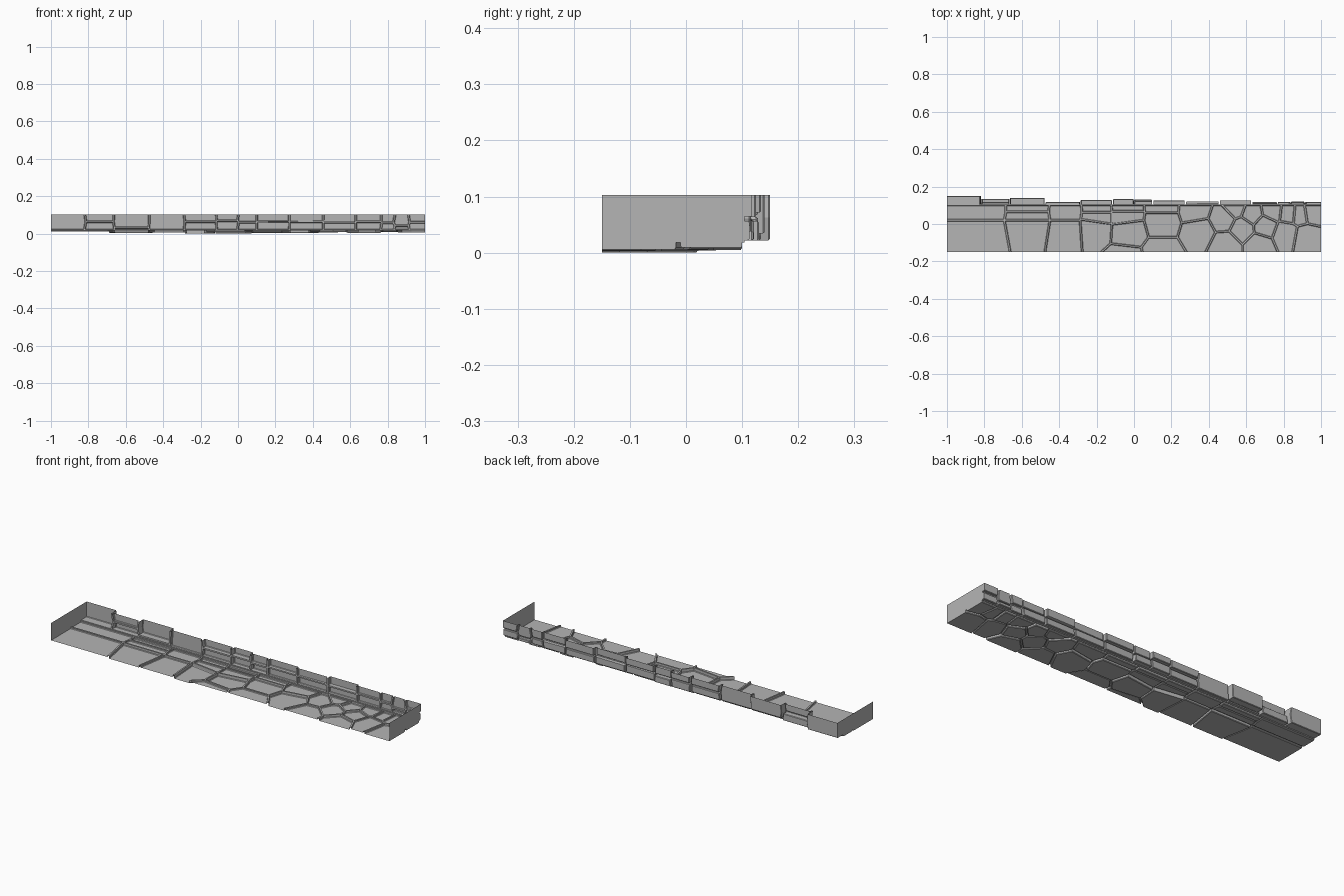
import bpy, bmesh
from mathutils import Vector

if "Cube" in bpy.data.objects:
    bpy.data.objects.remove(bpy.data.objects["Cube"])

BASE_Y, BASE_Z, TOP, FRONT = 0.104, 0.018, 0.103, -0.15
GAP = 0.004

# stone centres: (x, y, thickness) for the floor, (x, z, thickness) for the wall
FLOOR = [(-.82, .09, .006), (-.82, -.05, .008), (-.55, .092, .01), (-.55, .04, .007),
         (-.55, .0, .014), (-.36, .07, .009), (-.36, -.03, .012), (-.2, .08, .01),
         (-.2, .045, .007), (-.21, -.02, .018), (-.04, .088, .012), (-.04, .048, .008),
         (-.03, -.03, .018), (-.05, -.2, .01), (.15, .1, .01), (.15, .02, .014),
         (.15, -.16, .008), (.33, .08, .009), (.35, -.04, .015), (.48, .03, .012),
         (.49, -.11, .01), (.54, .088, .008), (.58, -.02, .01), (.63, .055, .013),
         (.74, .075, .009), (.7, -.01, .012), (.67, -.11, .014), (.81, -.05, .008),
         (.83, .065, .011), (.885, .06, .007), (.92, -.07, .012), (.95, .07, .009)]
WALL = [(-.88, .065, .046), (-.75, .085, .012), (-.75, .04, .03), (-.58, .07, .036),
        (-.58, -.01, .012), (-.37, .06, .014), (-.2, .085, .024), (-.2, .04, .018),
        (-.03, .09, .03), (-.03, .045, .024), (.03, .085, .018), (.03, .035, .026),
        (.17, .088, .021), (.17, .04, .014), (.38, .085, .008), (.38, .04, .016),
        (.53, .085, .021), (.53, .035, .017), (.73, .085, .008), (.73, .04, .014),
        (.8, .085, .013), (.8, .03, .008), (.87, .07, .011), (.87, .015, .016),
        (.96, .085, .014), (.96, .035, .009)]

# Dark grey stone
stone = bpy.data.materials.new("stone")
stone.diffuse_color = (0.46, 0.46, 0.46, 1)
stone.use_nodes = True
stone.node_tree.nodes["Principled BSDF"].inputs["Base Color"].default_value = stone.diffuse_color


def clip(poly, point, normal):
    """Keep the part behind a line; each entry is (corner, is the edge after it a groove)."""
    out = []
    for i, (a, tag) in enumerate(poly):
        b = poly[(i + 1) % len(poly)][0]
        da, db = (a - point).dot(normal), (b - point).dot(normal)
        if da <= 0:
            out.append((a, tag))
        if da * db < 0:
            out.append((a.lerp(b, da / (da - db)), 1 if da <= 0 else tag))
    return out


def inset(poly, width):
    """Move every groove edge inward."""
    res = []
    for i, (p, g) in enumerate(poly):
        q, g0 = poly[i - 1]
        r = poly[(i + 1) % len(poly)][0]
        g0, g1 = g0 * width, g * width
        d0, d1 = (p - q).normalized(), (r - p).normalized()
        n0, n1 = Vector((-d0.y, d0.x)), Vector((-d1.y, d1.x))
        det = n0.x * n1.y - n0.y * n1.x
        if abs(det) < 0.05:
            res.append(p + n1 * max(g0, g1))
        else:
            res.append(p + Vector((g0 * n1.y - g1 * n0.y, g1 * n0.x - g0 * n1.x)) / det)
    # collapse edges that turned inside out
    for i in range(len(res)):
        j = (i + 1) % len(res)
        if (res[j] - res[i]).dot(poly[j][0] - poly[i][0]) < 0:
            res[i] = res[j] = (res[i] + res[j]) / 2
    return res


def stone_sheet(name, seeds, lo, hi, edges, place):
    """Irregular paving: each cell is a groove rim, a skirt, a chamfer and a flat stone."""
    bm = bmesh.new()
    corners = [(-1, lo), (1, lo), (1, hi), (-1, hi)]

    def face(pts):
        keep = [p for i, p in enumerate(pts) if (Vector(p) - Vector(pts[i - 1])).length > 1e-5]
        if len(keep) > 2:
            bm.faces.new([bm.verts.new(place(*p)) for p in keep[::-1]])

    for s in seeds:
        c, d = Vector(s[:2]), s[2]
        poly = [(Vector(p), g) for p, g in zip(corners, edges)]
        for t in seeds:
            if t is not s:
                o = Vector(t[:2])
                poly = clip(poly, (c + o) / 2, (o - c).normalized())
        poly = [e for i, e in enumerate(poly)
                if (e[0] - poly[(i + 1) % len(poly)][0]).length > 0.001]
        if len(poly) < 3:
            continue
        inner, crown = inset(poly, GAP), inset(poly, GAP + 0.0025)
        rings = [[(*p, 0) for p, g in poly], [(*p, 0) for p in inner],
                 [(*p, d - 0.003) for p in inner], [(*p, d) for p in crown]]
        for i, (p, g) in enumerate(poly):
            j = (i + 1) % len(poly)
            # the long front and top rims stay open
            at_end = abs(inner[i].x) > .999 and abs(inner[j].x) > .999
            if g or at_end:
                for a, b in zip(rings, rings[1:]):
                    face([a[i], a[j], b[j], b[i]])
        face(rings[-1])
    bmesh.ops.remove_doubles(bm, verts=bm.verts, dist=1e-5)
    finish(name, bm)


def finish(name, bm):
    me = bpy.data.meshes.new(name)
    bm.to_mesh(me)
    bm.free()
    me.materials.append(stone)
    ob = bpy.data.objects.new(name, me)
    bpy.context.collection.objects.link(ob)


# Floor stones bulge downward, back wall stones bulge to the rear
stone_sheet("floor_stones", FLOOR, FRONT, BASE_Y, (0, 0, 1, 0),
            lambda x, y, d: (x, y, BASE_Z - d))
stone_sheet("wall_stones", WALL, BASE_Z, TOP, (1, 0, 0, 0),
            lambda x, z, d: (x, BASE_Y + d, z))

# Flat end caps
for side, name in ((-1, "left_end"), (1, "right_end")):
    bm = bmesh.new()
    ring = [(FRONT, BASE_Z), (BASE_Y, BASE_Z), (BASE_Y, TOP), (FRONT, TOP)]
    bm.faces.new([bm.verts.new((side, y, z)) for y, z in ring[::side]])
    finish(name, bm)
